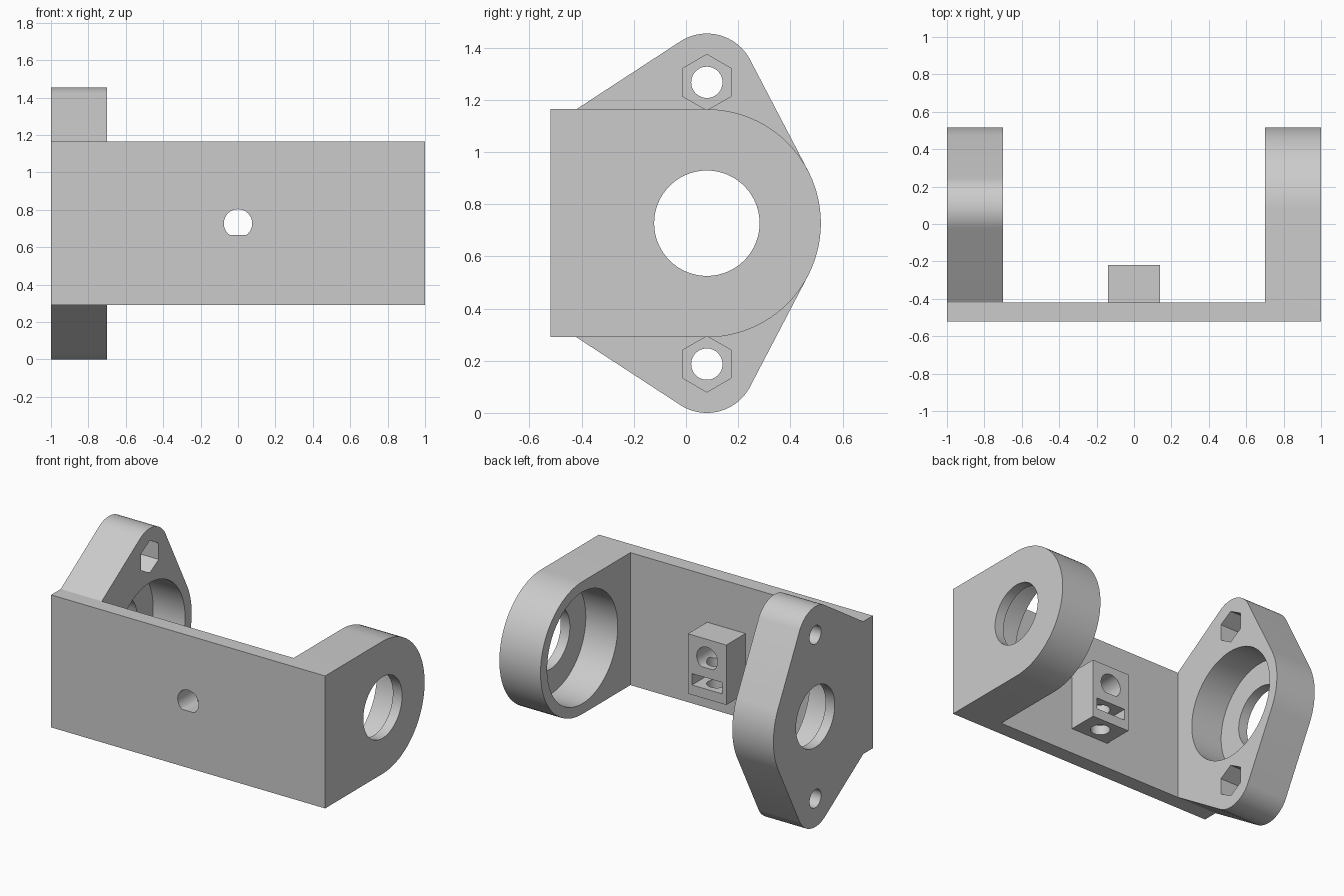
import bpy
import bmesh
from math import cos, sin, tau, atan2
from mathutils import Vector
from mathutils.geometry import convex_hull_2d

if "Cube" in bpy.data.objects:
    bpy.data.objects.remove(bpy.data.objects["Cube"])

# Shared dimensions
CY, CZ = 0.08, 0.727          # bearing axis
R = 0.437                     # arm end radius
LOW, HIGH = CZ - R, CZ + R    # plate bottom and top
FRONT, PLATE_BACK = -0.52, -0.42
INNER, OUTER = 0.7, 1.0       # arm faces
BOLT = 0.54                   # bolt offset from the bearing axis

grey = bpy.data.materials.new("light grey plastic")
grey.use_nodes = True
grey.diffuse_color = (0.6, 0.6, 0.6, 1)
for node in grey.node_tree.nodes:
    if node.type == 'BSDF_PRINCIPLED':
        node.inputs["Base Color"].default_value = (0.6, 0.6, 0.6, 1)


def circle(u, v, r, n=96, turn=0.0):
    return [(u + r * cos(tau * (i + turn) / n), v + r * sin(tau * (i + turn) / n))
            for i in range(n)]


def rect(u0, u1, v0, v1):
    return [(u0, v0), (u1, v0), (u1, v1), (u0, v1)]


def hull(points):
    return [points[i] for i in convex_hull_2d([Vector(p) for p in points])]


def prism(name, points, axis, a, b):
    """Extrude a 2D profile along an axis from a to b."""
    place = {'x': lambda u, v, w: (w, u, v),
             'y': lambda u, v, w: (u, w, v),
             'z': lambda u, v, w: (u, v, w)}[axis]
    bm = bmesh.new()
    face = bm.faces.new([bm.verts.new(place(u, v, a)) for u, v in points])
    new = bmesh.ops.extrude_face_region(bm, geom=[face])["geom"]
    bmesh.ops.translate(bm, vec=place(0, 0, b - a),
                        verts=[g for g in new if isinstance(g, bmesh.types.BMVert)])
    bmesh.ops.recalc_face_normals(bm, faces=bm.faces[:])
    mesh = bpy.data.meshes.new(name)
    bm.to_mesh(mesh)
    bm.free()
    mesh.materials.append(grey)
    obj = bpy.data.objects.new(name, mesh)
    bpy.context.collection.objects.link(obj)
    return obj


def combine(target, other, operation):
    """Apply a boolean and discard the second object."""
    other.hide_render = True
    mod = target.modifiers.new(operation.lower(), 'BOOLEAN')
    mod.operation, mod.object, mod.solver = operation, other, 'EXACT'
    bpy.context.view_layer.objects.active = target
    bpy.ops.object.modifier_apply(modifier=mod.name)
    bpy.data.objects.remove(other)


# Arm profiles: a plain rounded arm, and one with bolt ears
plain = hull(rect(FRONT, CY, LOW, HIGH) + circle(CY, CZ, R))
eared = hull(rect(PLATE_BACK, CY, LOW, HIGH) + circle(CY, CZ, R)
             + circle(CY, CZ + BOLT, 0.187) + circle(CY, CZ - BOLT, 0.187))
eared += [(FRONT, LOW), (FRONT, HIGH)]
eared.sort(key=lambda p: atan2(p[1] - CZ, p[0] - CY))

# Solid body: plate, both arms, clamp block
body = prism("bearing_bracket", rect(-0.85, 0.85, LOW, HIGH), 'y', FRONT, PLATE_BACK)
combine(body, prism("left_arm", plain, 'x', INNER, OUTER), 'UNION')
combine(body, prism("right_arm", eared, 'x', -OUTER, -INNER), 'UNION')
combine(body, prism("clamp_block", rect(-0.14, 0.14, 0.46, 0.855), 'y', -0.47, -0.22), 'UNION')

# Merge coplanar seams
bm = bmesh.new()
bm.from_mesh(body.data)
bmesh.ops.remove_doubles(bm, verts=bm.verts[:], dist=0.0001)
bmesh.ops.dissolve_limit(bm, angle_limit=0.01, verts=bm.verts[:], edges=bm.edges[:])
bm.to_mesh(body.data)
bm.free()

# Bearing seats open inwards, with smaller holes through the outer lip
for side in (-1, 1):
    combine(body, prism("bearing_seat", circle(CY, CZ, 0.368), 'x', side * 0.6, side * 0.933), 'DIFFERENCE')
    combine(body, prism("shaft_hole", circle(CY, CZ, 0.202), 'x', side * 0.9, side * 1.1), 'DIFFERENCE')

# Bolt holes and hexagonal nut pockets in the ears
for z in (CZ - BOLT, CZ + BOLT):
    combine(body, prism("nut_pocket", circle(CY, z, 0.107, 6, 0.5), 'x', -0.88, -0.6), 'DIFFERENCE')
    combine(body, prism("bolt_hole", circle(CY, z, 0.06, 48), 'x', -1.1, -0.8), 'DIFFERENCE')

# D-shaped shaft bore, nut slot and set screw hole in the clamp block
d_shape = hull([(u, max(v, CZ - 0.062)) for u, v in circle(0, CZ, 0.076, 64)])
combine(body, prism("d_bore", d_shape, 'y', -0.6, -0.1), 'DIFFERENCE')
combine(body, prism("nut_slot", rect(-0.11, 0.11, 0.525, 0.6), 'y', -0.41, -0.1), 'DIFFERENCE')
combine(body, prism("set_screw_hole", circle(0, -0.32, 0.06, 48), 'z', 0.4, CZ), 'DIFFERENCE')

# Smooth the curved walls and keep the edges crisp
bpy.ops.object.select_all(action='DESELECT')
body.select_set(True)
bpy.context.view_layer.objects.active = body
bpy.ops.object.shade_smooth_by_angle(angle=0.5)
